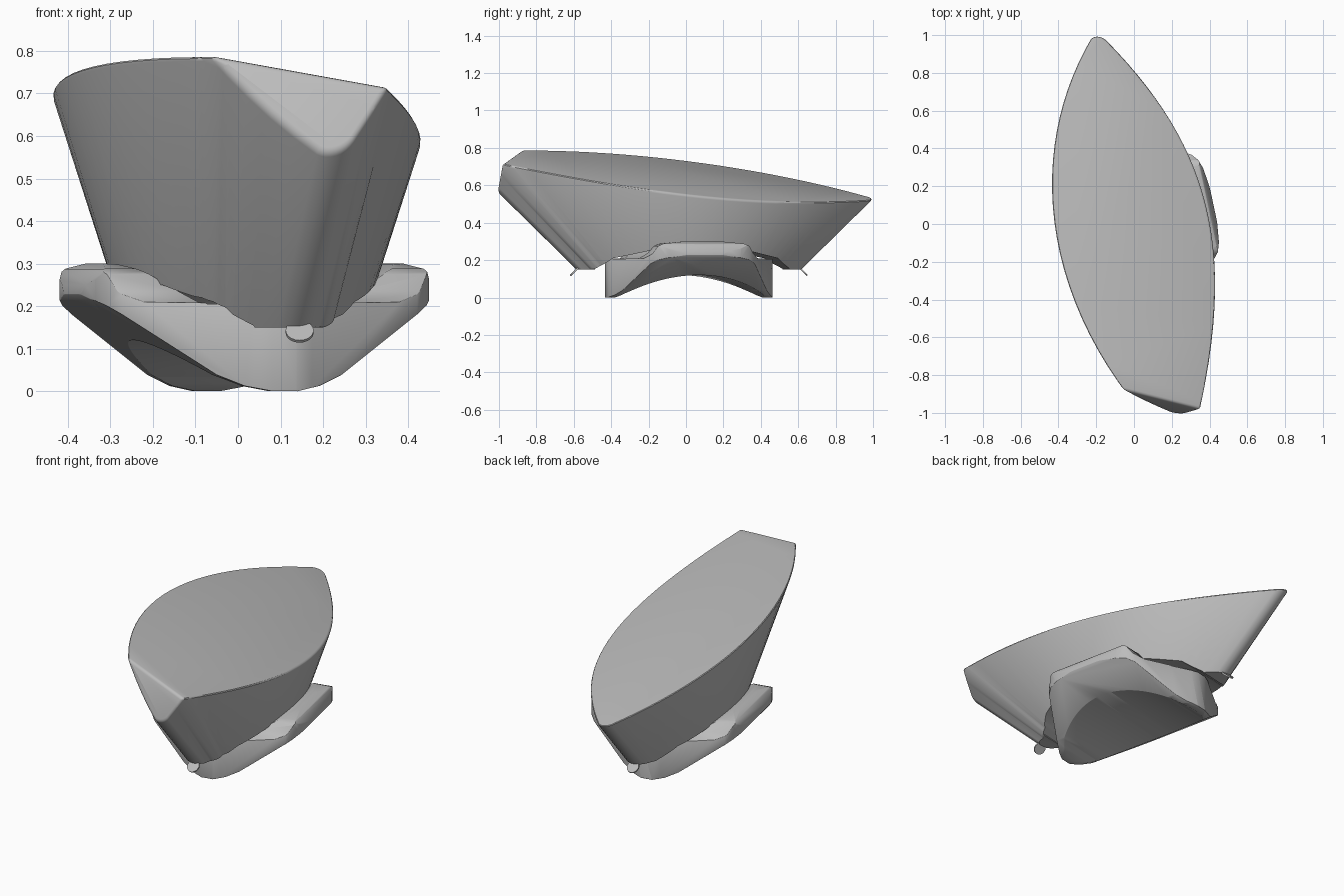
import bpy, bmesh, math
from mathutils import Matrix, Vector

cube = bpy.data.objects.get("Cube")
if cube:
    bpy.data.objects.remove(cube)

TURN = Matrix.Translation((0.015, 0.015, 0)) @ Matrix.Rotation(math.radians(12), 4, 'Z')

grey = bpy.data.materials.new("plain grey")
grey.use_nodes = True
grey.diffuse_color = (0.5, 0.5, 0.5, 1)
grey.node_tree.nodes["Principled BSDF"].inputs["Base Color"].default_value = (0.5, 0.5, 0.5, 1)


def finish(name, bm):
    bmesh.ops.recalc_face_normals(bm, faces=bm.faces)
    mesh = bpy.data.meshes.new(name)
    bm.to_mesh(mesh)
    bm.free()
    mesh.materials.append(grey)
    obj = bpy.data.objects.new(name, mesh)
    bpy.context.collection.objects.link(obj)
    return obj


def loft(rings):
    """Solid through matching closed rings of points, turned to the lens axis."""
    bm = bmesh.new()
    loops = [[bm.verts.new(TURN @ Vector(p)) for p in ring] for ring in rings]
    n = len(loops[0])
    for a, b in zip(loops, loops[1:]):
        for i in range(n):
            j = (i + 1) % n
            bm.faces.new((a[i], a[j], b[j], b[i]))
    bm.faces.new(loops[0][::-1])
    bm.faces.new(loops[-1])
    return bm


def boolean(obj, cutter, operation):
    mod = obj.modifiers.new(operation.lower(), 'BOOLEAN')
    mod.operation, mod.object, mod.solver = operation, cutter, 'EXACT'
    cutter.hide_render = True
    cutter.hide_set(True)


def smooth(obj, angle):
    bpy.ops.object.select_all(action='DESELECT')
    obj.select_set(True)
    bpy.context.view_layer.objects.active = obj
    for mod in list(obj.modifiers):
        bpy.ops.object.modifier_apply(modifier=mod.name)
    bpy.ops.object.shade_smooth_by_angle(angle=math.radians(angle))


def lens(z, radius=0.05, steps=28, tip_steps=8):
    """Oval cross-section of the head at height z, with small round tips."""
    tip = 0.613 + 1.04 * (z - 0.15)
    half_wid = 0.265 + 0.29 * (z - 0.15)
    sharp = tip + 0.74 * radius
    swing = math.radians(55)
    join = tip - radius + radius * math.cos(swing)
    half = []
    for i in range(steps + 1):
        v = join * (2 * i / steps - 1)
        half.append((half_wid * (1 - (v / sharp) ** 2), v, z))
    for i in range(1, tip_steps):
        b = swing * (1 - 2 * i / tip_steps)
        half.append((radius * math.sin(b), tip - radius + radius * math.cos(b), z))
    return half + [(-u, -v, z) for u, v, z in half]


def slice_off(bm, point, normal):
    geom = bm.verts[:] + bm.edges[:] + bm.faces[:]
    bmesh.ops.bisect_plane(bm, geom=geom, plane_co=point, plane_no=normal, clear_outer=True)
    rim = [e for e in bm.edges if e.is_boundary]
    bmesh.ops.holes_fill(bm, edges=rim, sides=0)


def mirrored(half):
    """Profile closed by its mirror image across the first axis."""
    return half + [(-a, b) for a, b in reversed(half)]


# Head: flared lens with a tilted flat top and a cut front tip
bm = loft([lens(0.15), lens(0.95)])
slice_off(bm, (0, 0, 0.64), (0.219, 0.155, 1))
slice_off(bm, (-0.05, -0.88, 0.787), (-0.0141, -0.0728, 0.023))
bm.normal_update()
caps = [f for f in bm.faces if len(f.verts) > 4 and f.calc_center_median().z > 0.4]
rim = list({e for f in caps for e in f.edges})
bmesh.ops.bevel(bm, geom=rim, offset=0.014, segments=3, profile=0.5,
                affect='EDGES', clamp_overlap=False)
head = finish("head", bm)

# Arched hollow under the head
arch = mirrored([(0.54, 0.1), (0.53, 0.155), (0.49, 0.18), (0.45, 0.21), (0.38, 0.225), (0.27, 0.25)])
hollow = finish("hollow_cutter", loft([[(u, v, z) for v, z in arch] for u in (-0.6, 0.6)]))
boolean(head, hollow, 'DIFFERENCE')
smooth(head, 32)

# Cradle: shallow V section with raised lips, trimmed to a rounded plan
section = mirrored([(0.03, 0), (0.09, 0.012), (0.15, 0.038), (0.405, 0.215), (0.415, 0.228),
                    (0.41, 0.25), (0.385, 0.287), (0.36, 0.3), (0.33, 0.298), (0.29, 0.28),
                    (0.17, 0.205)])
cradle = finish("cradle", loft([[(u, v, z) for u, z in section] for v in (-0.6, 0.6)]))

quarter = [(0.03, -0.452), (0.07, -0.437), (0.355, -0.285), (0.385, -0.25), (0.402, -0.2), (0.414, -0.1)]
side = quarter + [(0.418, 0)] + [(u, -v) for u, v in reversed(quarter)]
plan = side + [(-u, -v) for u, v in side]
trim = finish("plan_trim", loft([[(u, v, z) for u, v in plan] for z in (-0.1, 0.5)]))
boolean(cradle, trim, 'INTERSECT')

# Side outline of the cradle: arched underside, lips lowered towards the ends
rise, span, reach = 0.12, 0.41, 0.47
radius = (rise ** 2 + span ** 2) / (2 * rise)
outline = []
for i in range(33):
    v = reach * (i / 16 - 1)
    outline.append((v, math.sqrt(radius ** 2 - v ** 2) - radius + rise))
outline += mirrored([(reach, 0.205), (0.31, 0.21), (0.275, 0.235), (0.25, 0.275), (0.22, 0.288), (0.1, 0.3)])
band = finish("side_trim", loft([[(u, v, z) for v, z in outline] for u in (-0.6, 0.6)]))
boolean(cradle, band, 'INTERSECT')
bevel = cradle.modifiers.new("soft_edges", 'BEVEL')
bevel.width, bevel.segments = 0.008, 2
bevel.limit_method, bevel.angle_limit = 'ANGLE', math.radians(35)
smooth(cradle, 35)

# Small tilted round tabs under both tips
for name, s in (("front_tab", -1), ("back_tab", 1)):
    bm = bmesh.new()
    bmesh.ops.create_cone(bm, cap_ends=True, segments=20, radius1=0.033, radius2=0.033, depth=0.008)
    place = (Matrix.Translation((0.015 - 0.13 * s, 0.61 * s + 0.015, 0.14))
             @ Matrix.Rotation(math.radians(-45 * s), 4, 'X'))
    bmesh.ops.transform(bm, matrix=place, verts=bm.verts)
    smooth(finish(name, bm), 30)

for cutter in (hollow, trim, band):
    bpy.data.objects.remove(cutter)
